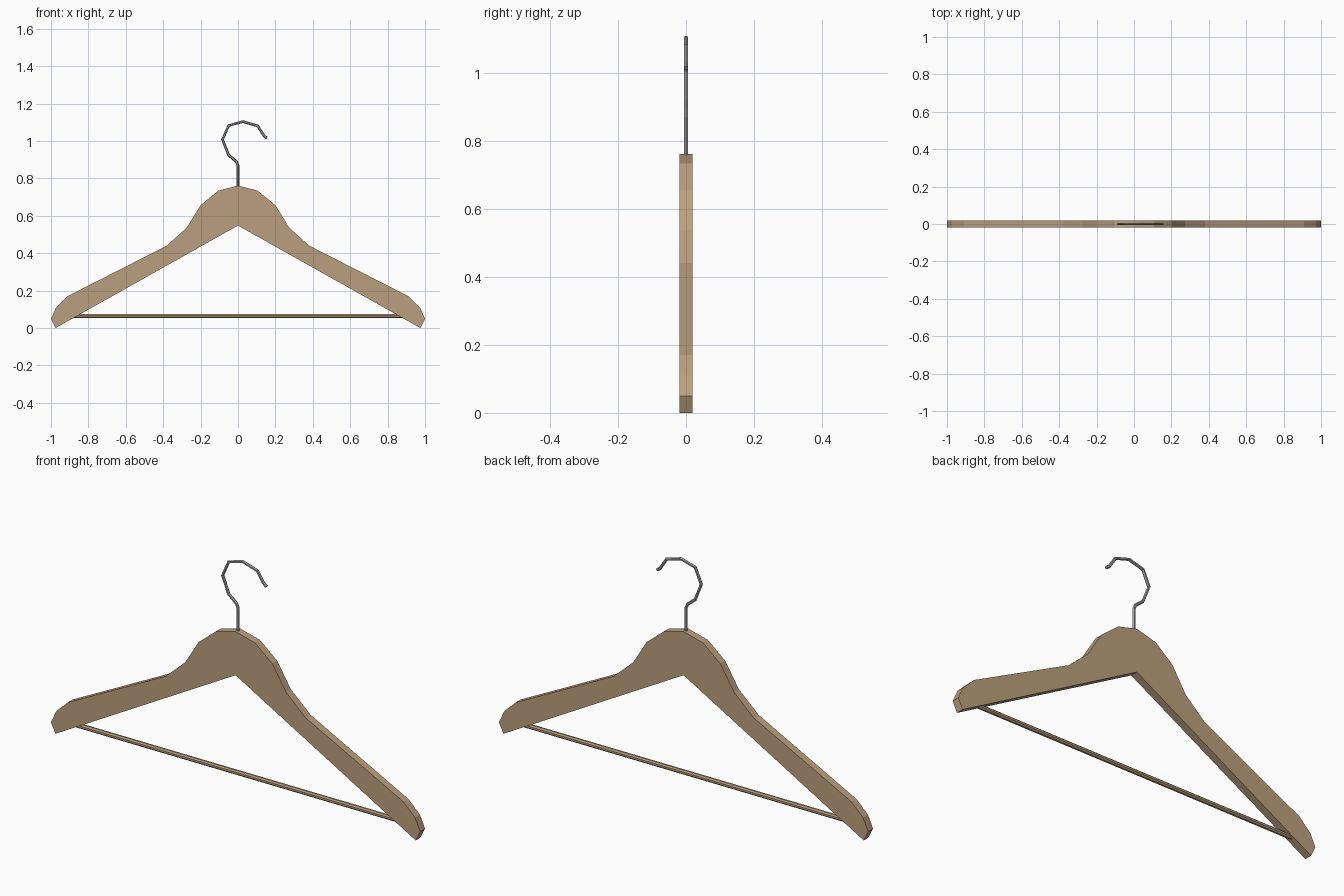
import bpy, bmesh
from mathutils import Matrix
from math import pi

if "Cube" in bpy.data.objects:
    bpy.data.objects.remove(bpy.data.objects["Cube"])


def material(name, rgb):
    m = bpy.data.materials.new(name)
    m.diffuse_color = (*rgb, 1)
    m.use_nodes = True
    m.node_tree.nodes["Principled BSDF"].inputs["Base Color"].default_value = m.diffuse_color
    return m


wood = material("light_wood", (0.50, 0.35, 0.21))
steel = material("grey_steel", (0.36, 0.36, 0.37))


def add_mesh(name, bm, mat):
    bmesh.ops.recalc_face_normals(bm, faces=bm.faces)
    mesh = bpy.data.meshes.new(name)
    bm.to_mesh(mesh)
    bm.free()
    mesh.materials.append(mat)
    ob = bpy.data.objects.new(name, mesh)
    bpy.context.collection.objects.link(ob)
    return ob


# Wooden shoulders: right half profile (x, z), mirrored and extruded along y
HALF_DEPTH = 0.019
half = [(0, 0.762), (0.105, 0.735), (0.2, 0.657), (0.273, 0.538), (0.38, 0.441),
        (0.91, 0.171), (0.973, 0.11), (1.0, 0.05), (0.976, 0.0), (0, 0.548)]
outline = half + [(-x, z) for x, z in reversed(half[1:-1])]
bm = bmesh.new()
face = bm.faces.new([bm.verts.new((x, -HALF_DEPTH, z)) for x, z in outline])
ext = bmesh.ops.extrude_face_region(bm, geom=[face], use_keep_orig=True)
bmesh.ops.translate(bm, vec=(0, 2 * HALF_DEPTH, 0),
                    verts=[g for g in ext["geom"] if isinstance(g, bmesh.types.BMVert)])
add_mesh("wooden_shoulders", bm, wood)

# Trouser bar: round rod between the arm tips
bm = bmesh.new()
bmesh.ops.create_cone(bm, cap_ends=True, segments=8, radius1=0.0115, radius2=0.0115,
                      depth=1.8, matrix=Matrix.Translation((0, 0, 0.064))
                      @ Matrix.Rotation(pi / 2, 4, 'Y') @ Matrix.Rotation(pi / 8, 4, 'Z'))
add_mesh("trouser_bar", bm, wood)

# Wire hook: bevelled path, kept faceted
path = [(0, 0.73), (0, 0.87), (-0.008, 0.89), (-0.05, 0.925), (-0.083, 1.008),
        (-0.05, 1.083), (0.027, 1.104), (0.105, 1.081), (0.139, 1.028), (0.155, 1.016)]
curve = bpy.data.curves.new("wire_hook", 'CURVE')
curve.dimensions = '3D'
curve.bevel_depth = 0.0075
curve.bevel_resolution = 1
curve.use_fill_caps = True
spline = curve.splines.new('POLY')
spline.points.add(len(path) - 1)
for p, (x, z) in zip(spline.points, path):
    p.co = (x, 0, z, 1)
spline.use_smooth = False
curve.materials.append(steel)
hook = bpy.data.objects.new("wire_hook", curve)
bpy.context.collection.objects.link(hook)
